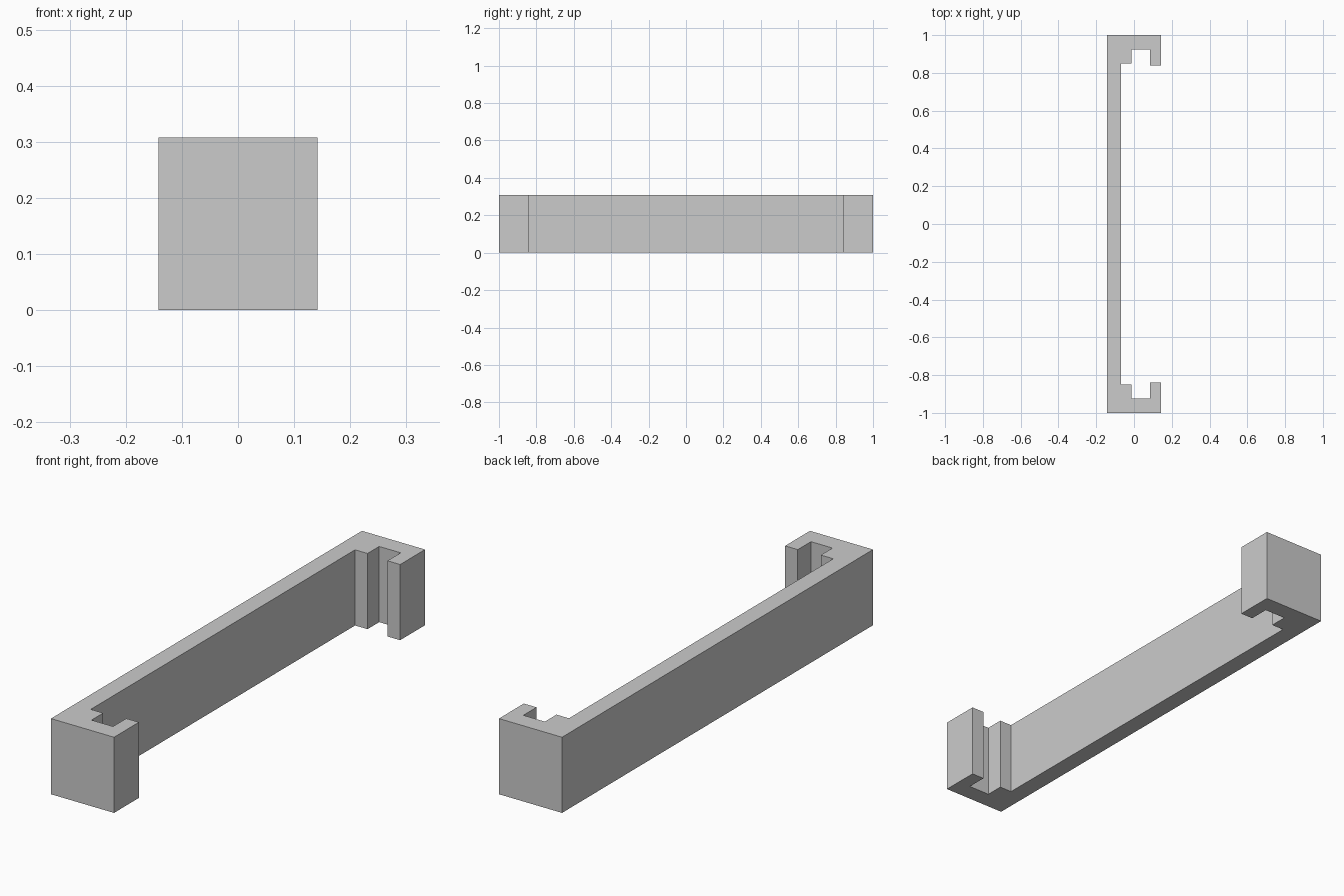
import bpy
import bmesh

HEIGHT = 0.308

cube = bpy.data.objects.get("Cube")
if cube:
    bpy.data.objects.remove(cube, do_unlink=True)

# Single grey material
grey = bpy.data.materials.new("plain grey")
grey.use_nodes = True
colour = (0.6, 0.6, 0.6, 1)
grey.diffuse_color = colour
grey.node_tree.nodes["Principled BSDF"].inputs["Base Color"].default_value = colour

# Half of the plan outline: back end with hook, lip, groove and step
half = [(-0.142, 1.0), (0.142, 1.0), (0.142, 0.84), (0.085, 0.84),
        (0.085, 0.925), (-0.012, 0.925), (-0.012, 0.85), (-0.068, 0.85)]
outline = half + [(x, -y) for x, y in reversed(half)]

# Bracket: mirrored outline extruded upwards
bm = bmesh.new()
base = bm.faces.new([bm.verts.new((x, y, 0)) for x, y in outline])
top = bmesh.ops.extrude_face_region(bm, geom=[base], use_keep_orig=True)
bmesh.ops.translate(bm, vec=(0, 0, HEIGHT),
                    verts=[v for v in top["geom"] if isinstance(v, bmesh.types.BMVert)])
bmesh.ops.recalc_face_normals(bm, faces=bm.faces)
mesh = bpy.data.meshes.new("hooked_bracket")
bm.to_mesh(mesh)
bm.free()
mesh.materials.append(grey)
bracket = bpy.data.objects.new("hooked_bracket", mesh)
bpy.context.collection.objects.link(bracket)
